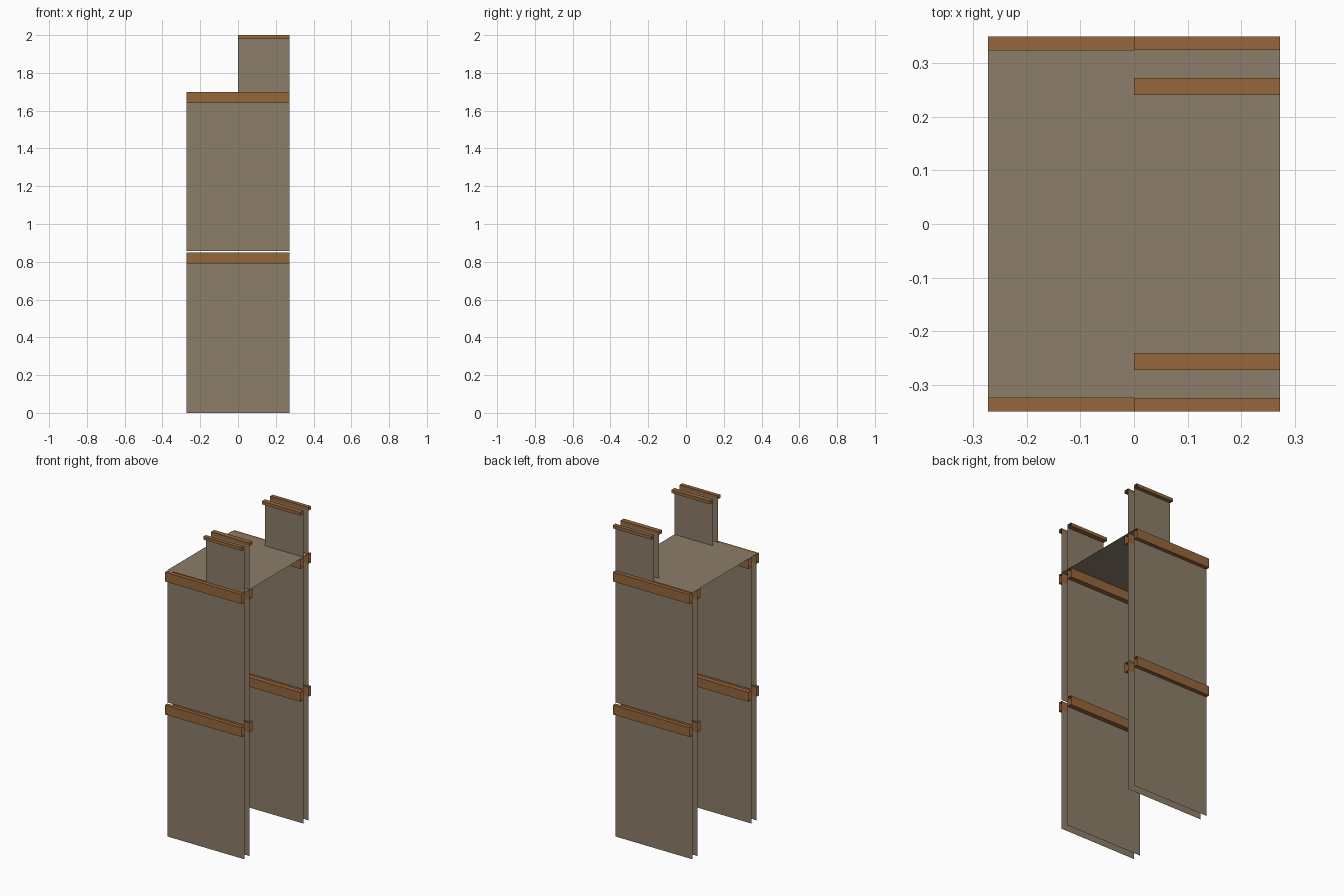
import bpy

if "Cube" in bpy.data.objects:
    bpy.data.objects.remove(bpy.data.objects["Cube"])


def material(name, rgb):
    m = bpy.data.materials.new(name)
    m.diffuse_color = (*rgb, 1)
    m.use_nodes = True
    m.node_tree.nodes["Principled BSDF"].inputs["Base Color"].default_value = m.diffuse_color
    return m


PANEL = material("grey_brown_board", (0.262, 0.209, 0.144))
WOOD = material("brown_wood", (0.305, 0.133, 0.045))


def add_mesh(name, verts, faces, mat):
    mesh = bpy.data.meshes.new(name)
    mesh.from_pydata(verts, [], faces)
    mesh.materials.append(mat)
    ob = bpy.data.objects.new(name, mesh)
    bpy.context.collection.objects.link(ob)
    return ob


def sheet(name, x0, x1, y, z0, z1):
    """Thin upright board facing front and back."""
    add_mesh(name, [(x0, y, z0), (x1, y, z0), (x1, y, z1), (x0, y, z1)],
             [(0, 1, 2, 3)], PANEL)


def rail(name, x0, x1, ya, yb, z0, z1):
    """Open-ended hollow bar running along x."""
    y0, y1 = min(ya, yb), max(ya, yb)
    ring = [(y0, z0), (y1, z0), (y1, z1), (y0, z1)]
    verts = [(x, y, z) for x in (x0, x1) for y, z in ring]
    faces = [(i, i + 4, (i + 1) % 4 + 4, (i + 1) % 4) for i in range(4)]
    add_mesh(name, verts, faces, WOOD)


W = 0.272
# (name, left x, board bottom, board top, rail top)
tiers = [("lower", -W, 0.0, 0.79, 0.85),
         ("middle", -W, 0.857, 1.64, 1.70),
         ("upper", 0.0, 1.70, 1.98, 2.0)]
# (name, board y, rail far y)
skins = [("outer", 0.325, 0.35), ("inner", 0.272, 0.241)]

# Two mirrored double-skinned walls
for side, s in (("front", -1), ("back", 1)):
    for tier, x0, z0, z1, z2 in tiers:
        for skin, y, far in skins:
            sheet(f"{side}_{tier}_{skin}_board", x0, W, s * y, z0, z1)
            rail(f"{side}_{tier}_{skin}_rail", x0, W, s * y, s * far, z1, z2)

# Flat roof board joining the walls
add_mesh("roof_board", [(-W, -0.325, 1.703), (W, -0.325, 1.703),
                        (W, 0.325, 1.703), (-W, 0.325, 1.703)],
         [(0, 1, 2, 3)], PANEL)
